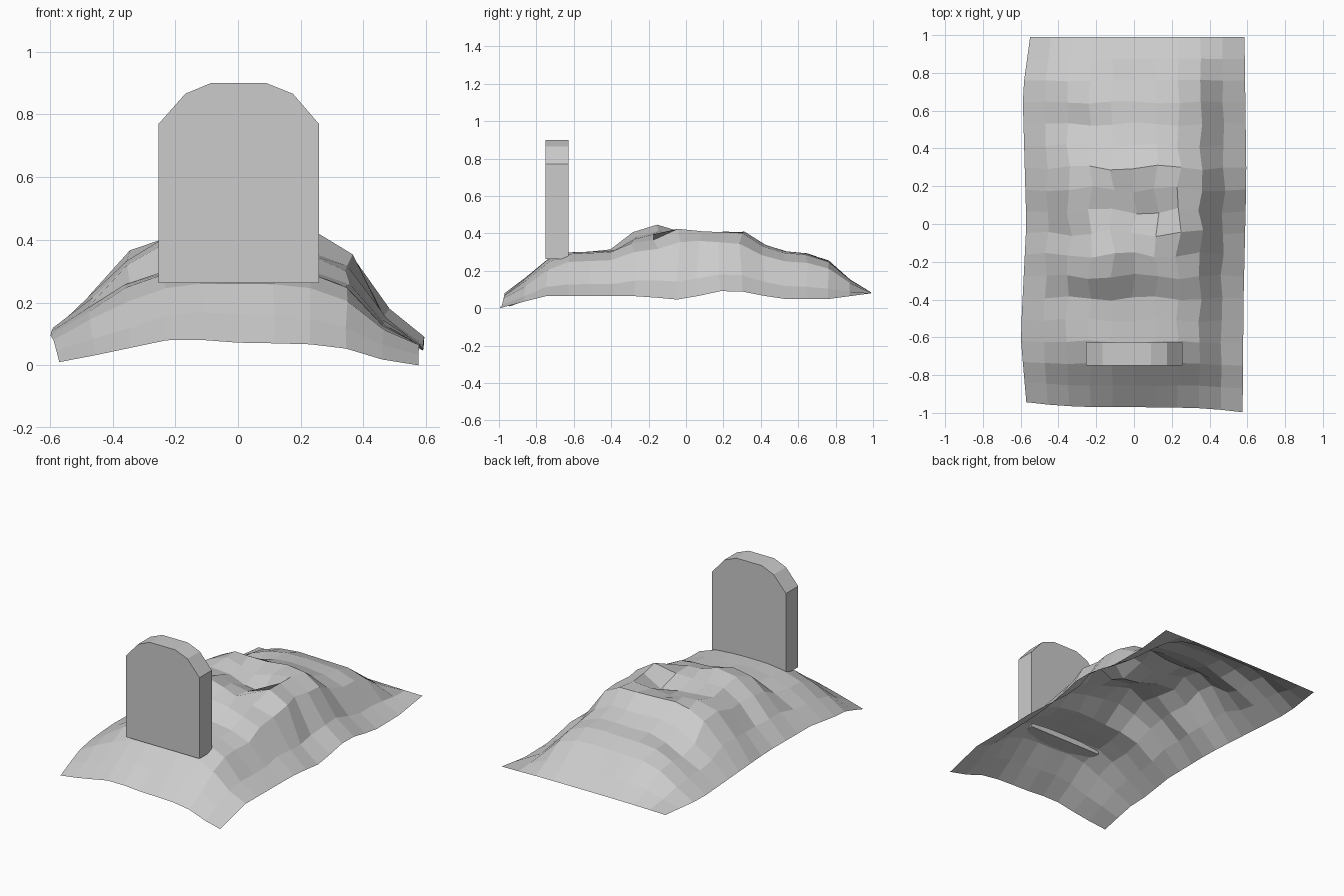
import bpy, bmesh, math

if "Cube" in bpy.data.objects:
    bpy.data.objects.remove(bpy.data.objects["Cube"])


def finish(bm, name):
    mesh = bpy.data.meshes.new(name)
    bm.normal_update()
    bm.to_mesh(mesh)
    bm.free()
    obj = bpy.data.objects.new(name, mesh)
    bpy.context.collection.objects.link(obj)
    return obj


def sample(points, t):
    """Piecewise linear lookup in a list of (position, value)."""
    for (a, va), (b, vb) in zip(points, points[1:]):
        if t <= b:
            return va + (vb - va) * max(0, t - a) / (b - a)
    return points[-1][1]


# Lengthwise profiles of the earth mound: crest and both rims
CREST = [(-.97, .07), (-.86, .155), (-.75, .255), (-.62, .30), (-.40, .305), (-.25, .385),
         (-.15, .40), (.05, .40), (.17, .42), (.28, .425), (.40, .345), (.52, .305),
         (.64, .295), (.76, .255), (.88, .15), (.99, .085)]
RIGHT_RIM = [(-.97, 0), (-.75, .065), (-.25, .065), (-.03, .045), (.2, .095),
             (.3, .09), (.5, .05), (.75, .048), (.99, .08)]
LEFT_RIM = [(-.97, .01), (-.75, .08), (-.4, .12), (.2, .1), (.7, .08), (.99, .08)]
RIGHT_X = [(-.97, .575), (-.4, .58), (.25, .595), (.99, .585)]
LEFT_X = [(-.97, -.57), (-.6, -.6), (0, -.57), (.7, -.59), (.99, -.55)]
# Crosswise rise from rim (0) to crest (1)
RISE = [(-1, 0), (-.8, .38), (-.6, .76), (-.4, .95), (-.2, 1), (.2, 1),
        (.4, .97), (.6, .79), (.8, .27), (1, 0)]
# Local lumps and dents: x, y, height, radius
LUMPS = [(.14, .07, -.07, .1), (-.03, .13, -.06, .12), (-.14, -.2, .055, .13),
         (.28, .01, .08, .1), (.26, -.19, -.03, .1), (-.32, .5, -.045, .13),
         (-.38, -.1, -.02, .12), (-.34, -.82, -.025, .12), (.34, -.8, -.02, .12),
         (-.2, -.92, .018, .14), (-.36, .22, .03, .12), (-.4, -.2, .02, .12)]

# Mound sheet
COLS, ROWS = 10, 17
bm = bmesh.new()
grid = []
for j in range(ROWS + 1):
    y = -.97 + 1.96 * j / ROWS
    row = []
    for i in range(COLS + 1):
        u = -1 + 2 * i / COLS
        x = u * (sample(RIGHT_X, y) if u > 0 else -sample(LEFT_X, y))
        rim = sample(RIGHT_RIM if u > 0 else LEFT_RIM, y)
        z = rim + (sample(CREST, y) - rim) * sample(RISE, u)
        for lx, ly, h, r in LUMPS:
            z += h * math.exp(-((x - lx) ** 2 + (y - ly) ** 2) / (r * r)) * (1 - u ** 4)
        # Rows and columns wander a little, like loose soil
        inner = (1 - u ** 4) * (1 - abs(y))
        x += .018 * inner * math.sin(2.3 * j + 1.1 * i)
        skew = -.03 * u ** 3 * max(0, -y) ** 4 + .02 * inner * math.sin(1.7 * i + .9 * j)
        row.append(bm.verts.new((x, y + skew, max(z, 0))))
    grid.append(row)
for a, b in zip(grid, grid[1:]):
    for i in range(COLS):
        bm.faces.new((a[i], a[i + 1], b[i + 1], b[i]))
finish(bm, "earth_mound")

# Headstone slab with a faceted arched top
outline = [(-.253, .263), (.258, .263), (.258, .77), (.175, .866), (.09, .9),
           (-.086, .9), (-.168, .866), (-.253, .77)]
bm = bmesh.new()
face = bm.faces.new([bm.verts.new((x, -.75, z)) for x, z in outline])
ext = bmesh.ops.extrude_face_region(bm, geom=[face], use_keep_orig=True)
bmesh.ops.translate(bm, vec=(0, .122, 0),
                    verts=[g for g in ext["geom"] if isinstance(g, bmesh.types.BMVert)])
bmesh.ops.recalc_face_normals(bm, faces=bm.faces)
finish(bm, "headstone")
